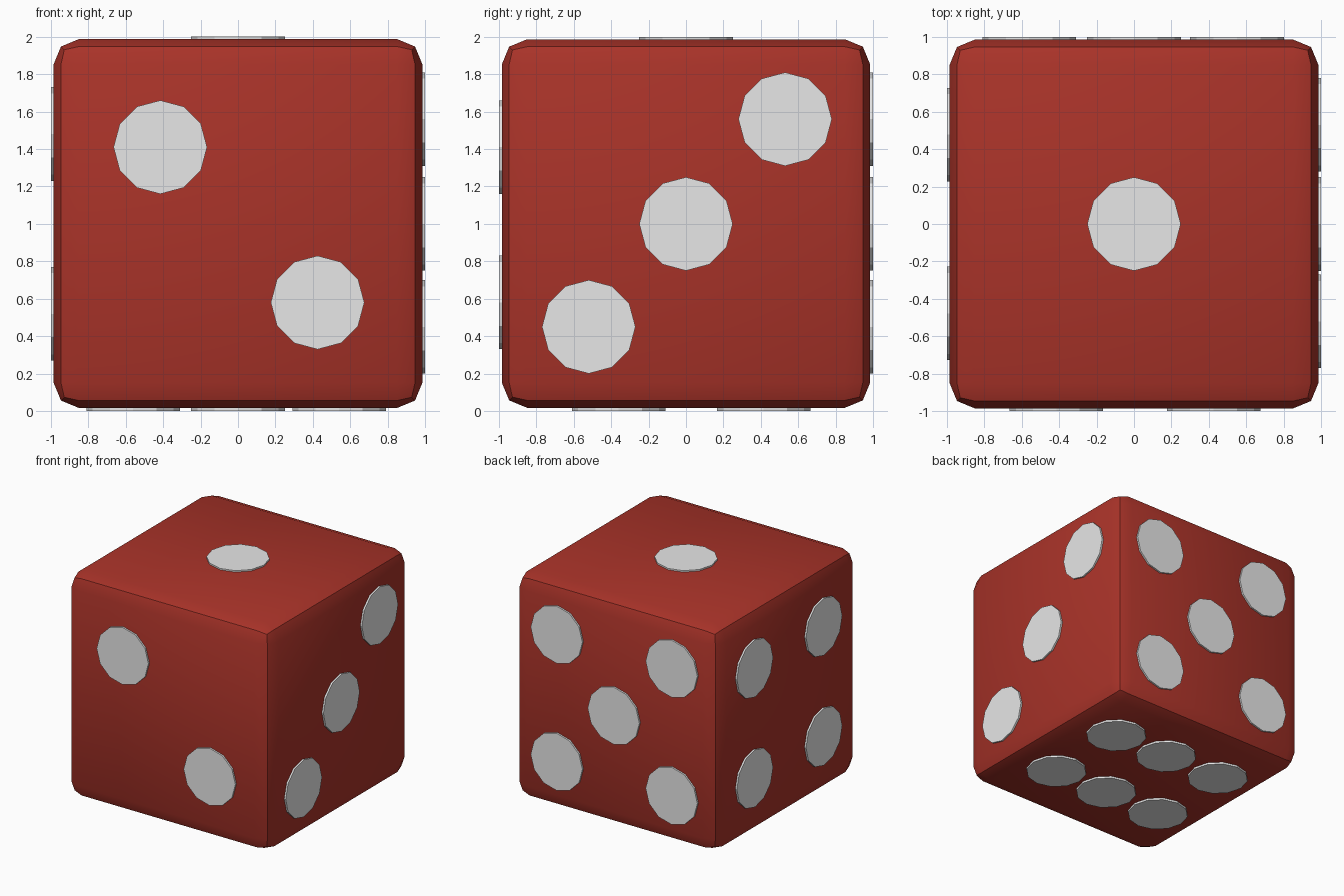
import bpy, bmesh, math
from mathutils import Vector, Matrix

if "Cube" in bpy.data.objects:
    bpy.data.objects.remove(bpy.data.objects["Cube"])


def material(name, color):
    m = bpy.data.materials.new(name)
    m.diffuse_color = (*color, 1)
    m.use_nodes = True
    m.node_tree.nodes["Principled BSDF"].inputs["Base Color"].default_value = m.diffuse_color
    return m


RED = material("red", (0.40, 0.033, 0.022))
WHITE = material("white", (0.8, 0.8, 0.8))


def add_object(name, bm, mat):
    mesh = bpy.data.meshes.new(name)
    bm.to_mesh(mesh)
    bm.free()
    mesh.materials.append(mat)
    obj = bpy.data.objects.new(name, mesh)
    bpy.context.collection.objects.link(obj)
    return obj


# Cube body with two-step rounded edges
HALF, BEVEL = 0.985, 0.135
bm = bmesh.new()
bmesh.ops.create_cube(bm, size=2 * HALF, matrix=Matrix.Translation((0, 0, 1.002)))
bmesh.ops.bevel(bm, geom=bm.edges[:], offset=BEVEL, offset_type='OFFSET',
                segments=2, profile=0.5, affect='EDGES', clamp_overlap=True)
body = add_object("cube_body", bm, RED)
for p in body.data.polygons:
    p.use_smooth = True
body.data.set_sharp_from_angle(angle=math.radians(30))

# Spots: side name -> (outward direction, in-plane axes u and v, spot centres)
X, Y, Z = Vector((1, 0, 0)), Vector((0, 1, 0)), Vector((0, 0, 1))
SIDES = {
    "top": (Z, X, Y, [(0, 0)]),
    "front": (-Y, X, Z, [(-0.415, 0.41), (0.425, -0.42)]),
    "right": (X, Y, Z, [(-0.52, -0.55), (0, 0), (0.53, 0.56)]),
    "left": (-X, Y, Z, [(u, v) for u in (-0.477, 0.477) for v in (-0.48, 0.48)]),
    "back": (Y, X, Z, [(0, 0)] + [(u, v) for u in (-0.56, 0.55) for v in (-0.55, 0.56)]),
    "bottom": (-Z, X, Y, [(u, v) for u in (-0.56, 0, 0.54) for v in (-0.36, 0.415)]),
}
RADIUS, DEPTH = 0.25, 0.05

for side, (n, u, v, spots) in SIDES.items():
    bm = bmesh.new()
    w = n.cross(u)
    frame = Matrix((u, w, n)).transposed().to_4x4()
    for a, b in spots:
        centre = Z + u * a + v * b + n * (1 - DEPTH / 2)
        # create_cone starts on an axis, giving corners at 0, 30, 60... degrees
        bmesh.ops.create_cone(bm, cap_ends=True, segments=12,
                              radius1=RADIUS, radius2=RADIUS, depth=DEPTH,
                              matrix=Matrix.Translation(centre) @ frame)
    add_object(side + "_spots", bm, WHITE)
